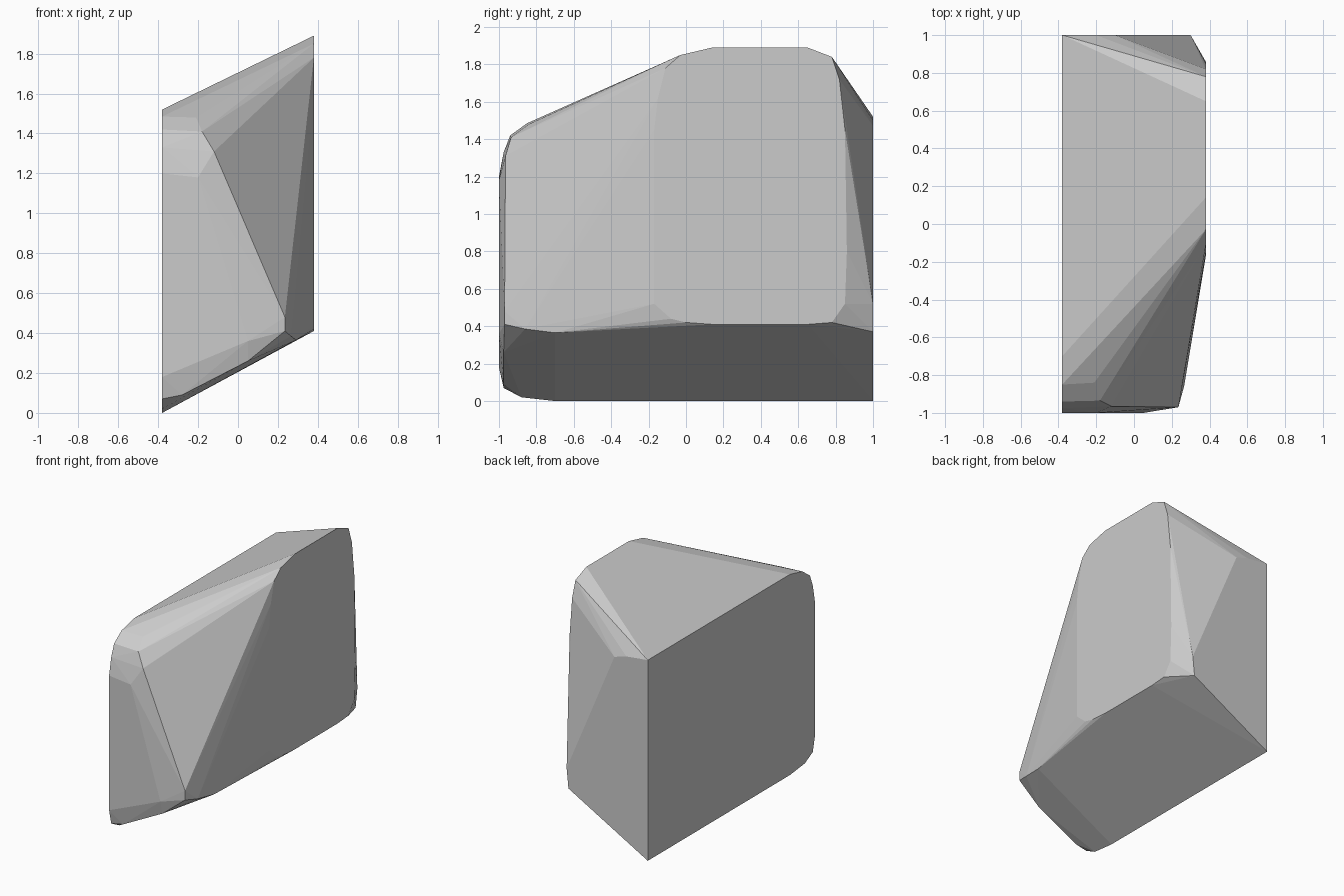
import bpy, bmesh

# Rounded outlines (y, z) of the two flat sides
left = [(1, 0), (1, 1.52), (-0.70, 1.52), (-0.85, 1.485), (-0.94, 1.42), (-0.975, 1.33),
        (-1, 1.2), (-1, 0.18), (-0.975, 0.07), (-0.88, 0.02), (-0.70, 0)]
right = [(0.14, 1.89), (-0.03, 1.85), (-0.11, 1.78), (-0.15, 1.62), (-0.17, 1.45),
         (-0.17, 0.52), (-0.08, 0.44), (0, 0.42), (0.14, 0.41), (0.65, 0.41),
         (0.78, 0.42), (0.85, 0.52), (0.86, 0.8), (0.85, 1.45), (0.82, 1.72),
         (0.78, 1.84), (0.65, 1.89)]
# Outlines (x, z) of the back and front flats
back = [(-0.20, 1.50), (-0.10, 1.47), (0.30, 0.52), (0.285, 0.37)]
front = [(-0.20, 1.18), (0.05, 0.36), (-0.04, 0.34)]
# Bevel corners between front flat, top, bottom and right side
corners = [(-0.21, -0.84, 1.48), (-0.18, -0.935, 1.41), (-0.12, -0.965, 1.31),
           (0.235, -0.97, 0.48), (0.235, -0.97, 0.41), (0.265, -0.86, 0.385),
           (0.29, -0.70, 0.365), (0.05, -0.975, 0.26), (-0.28, -0.975, 0.09)]

points = [(-0.38, y, z) for y, z in left] + [(0.38, y, z) for y, z in right]
points += [(x, 1, z) for x, z in back] + [(x, -1, z) for x, z in front] + corners

# Faceted stone block wrapped around the outlines
bm = bmesh.new()
for p in points:
    bm.verts.new(p)
res = bmesh.ops.convex_hull(bm, input=bm.verts[:])
loose = [v for v in bm.verts if not v.link_faces]
bmesh.ops.delete(bm, geom=loose, context='VERTS')
bmesh.ops.dissolve_limit(bm, angle_limit=0.02, verts=bm.verts[:], edges=bm.edges[:])
bmesh.ops.recalc_face_normals(bm, faces=bm.faces[:])

mesh = bpy.data.meshes.new("stone_block")
bm.to_mesh(mesh)
bm.free()
obj = bpy.data.objects.new("stone_block", mesh)
bpy.context.collection.objects.link(obj)
